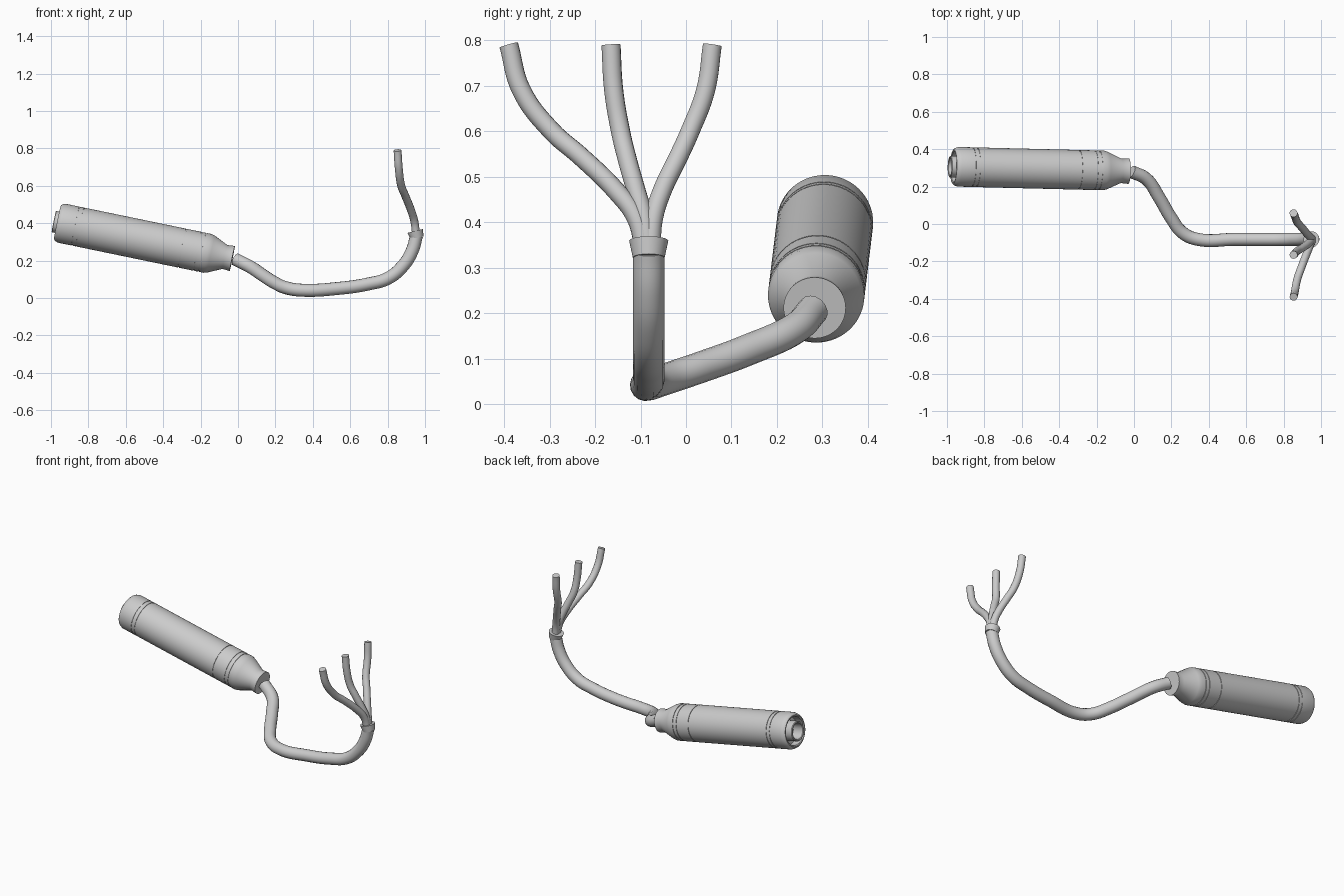
import bpy, bmesh, math
from mathutils import Vector

cube = bpy.data.objects.get("Cube")
if cube:
    bpy.data.objects.remove(cube)

grey = bpy.data.materials.new("light_grey")
grey.use_nodes = True
colour = (0.6, 0.6, 0.6, 1)
grey.diffuse_color = colour
grey.node_tree.nodes["Principled BSDF"].inputs["Base Color"].default_value = colour


def smooth(obj):
    bpy.ops.object.select_all(action='DESELECT')
    obj.select_set(True)
    bpy.context.view_layer.objects.active = obj
    bpy.ops.object.shade_smooth_by_angle(angle=math.radians(30))


def lathe(name, profile, start, end, sides=64):
    """Spin (distance, radius) points around the line from start to end."""
    bm = bmesh.new()
    verts = [bm.verts.new((r, 0, t)) for t, r in profile]
    edges = [bm.edges.new(pair) for pair in zip(verts, verts[1:])]
    bmesh.ops.spin(bm, geom=verts + edges, cent=(0, 0, 0), axis=(0, 0, 1),
                   angle=math.tau, steps=sides, use_duplicate=False)
    bmesh.ops.remove_doubles(bm, verts=bm.verts, dist=0.0001)
    bmesh.ops.recalc_face_normals(bm, faces=bm.faces)
    mesh = bpy.data.meshes.new(name)
    bm.to_mesh(mesh)
    bm.free()
    mesh.materials.append(grey)
    obj = bpy.data.objects.new(name, mesh)
    bpy.context.collection.objects.link(obj)
    obj.location = start
    obj.rotation_euler = (Vector(end) - Vector(start)).to_track_quat('Z', 'Y').to_euler()
    smooth(obj)


def tube(name, points, radius):
    """Sweep a round section along a smooth path and cap both ends."""
    curve = bpy.data.curves.new(name, 'CURVE')
    curve.dimensions = '3D'
    curve.bevel_depth = radius
    curve.bevel_resolution = 6
    curve.resolution_u = 8
    curve.use_fill_caps = True
    spline = curve.splines.new('BEZIER')
    spline.bezier_points.add(len(points) - 1)
    for bp, co in zip(spline.bezier_points, points):
        bp.co = co
        bp.handle_left_type = bp.handle_right_type = 'AUTO'
    curve.materials.append(grey)
    obj = bpy.data.objects.new(name, curve)
    bpy.context.collection.objects.link(obj)
    bpy.ops.object.select_all(action='DESELECT')
    obj.select_set(True)
    bpy.context.view_layer.objects.active = obj
    bpy.ops.object.convert(target='MESH')
    smooth(bpy.context.object)


# Connector axis
tip = (-0.985, 0.307, 0.409)
tail = (-0.028, 0.283, 0.211)

# Housing with rounded rim, shallow grooves and tapered tail
R = 0.106
housing = [(0.07, 0), (0.07, 0.082), (0.024, 0.082), (0.02, 0.086),
           (0.02, 0.092), (0.026, 0.099), (0.035, 0.103), (0.045, R)]
for t in (0.118, 0.142, 0.7, 0.785, 0.81):
    housing += [(t, R), (t, R - 0.003), (t + 0.005, R - 0.003), (t + 0.005, R)]
housing += [(0.84, R), (0.86, 0.1), (0.935, 0.065), (0.975, 0.0685), (0.975, 0)]
lathe("connector_housing", housing, tip, tail)

# Hollow socket inside the rim
lathe("inner_socket", [(0.08, 0), (0.08, 0.046), (0.003, 0.046), (0, 0.049),
                       (0, 0.055), (0.003, 0.058), (0.075, 0.058)], tip, tail)

# Main cable
Y = -0.082
tube("main_cable", [(-0.013, 0.28, 0.207), (0.067, 0.24, 0.166), (0.136, 0.139, 0.12),
                    (0.2, 0.03, 0.08), (0.26, -0.047, 0.054), (0.34, Y, 0.042),
                    (0.54, Y, 0.052), (0.7, Y, 0.076), (0.8, Y, 0.105),
                    (0.88, Y, 0.17), (0.93, Y, 0.25), (0.955, Y, 0.335)], 0.0345)

# Flared collar where the cable splits
lathe("split_collar", [(0, 0), (0, 0.035), (0.038, 0.043), (0.038, 0)],
      (0.957, Y, 0.322), (0.948, Y, 0.359))

# Three wires share one side profile and fan out sideways
side = [(0.952, 0.34), (0.943, 0.41), (0.925, 0.47), (0.895, 0.545),
        (0.873, 0.6), (0.86, 0.69), (0.853, 0.79)]
fans = {"right": (-0.091, -0.11, -0.155, -0.232, -0.295, -0.362, -0.39),
        "middle": (-0.083, -0.093, -0.11, -0.131, -0.144, -0.159, -0.165),
        "left": (-0.077, -0.071, -0.052, -0.016, 0.009, 0.043, 0.058)}
for label, ys in fans.items():
    tube(label + "_wire", [(x, y, z) for (x, z), y in zip(side, ys)], 0.021)
